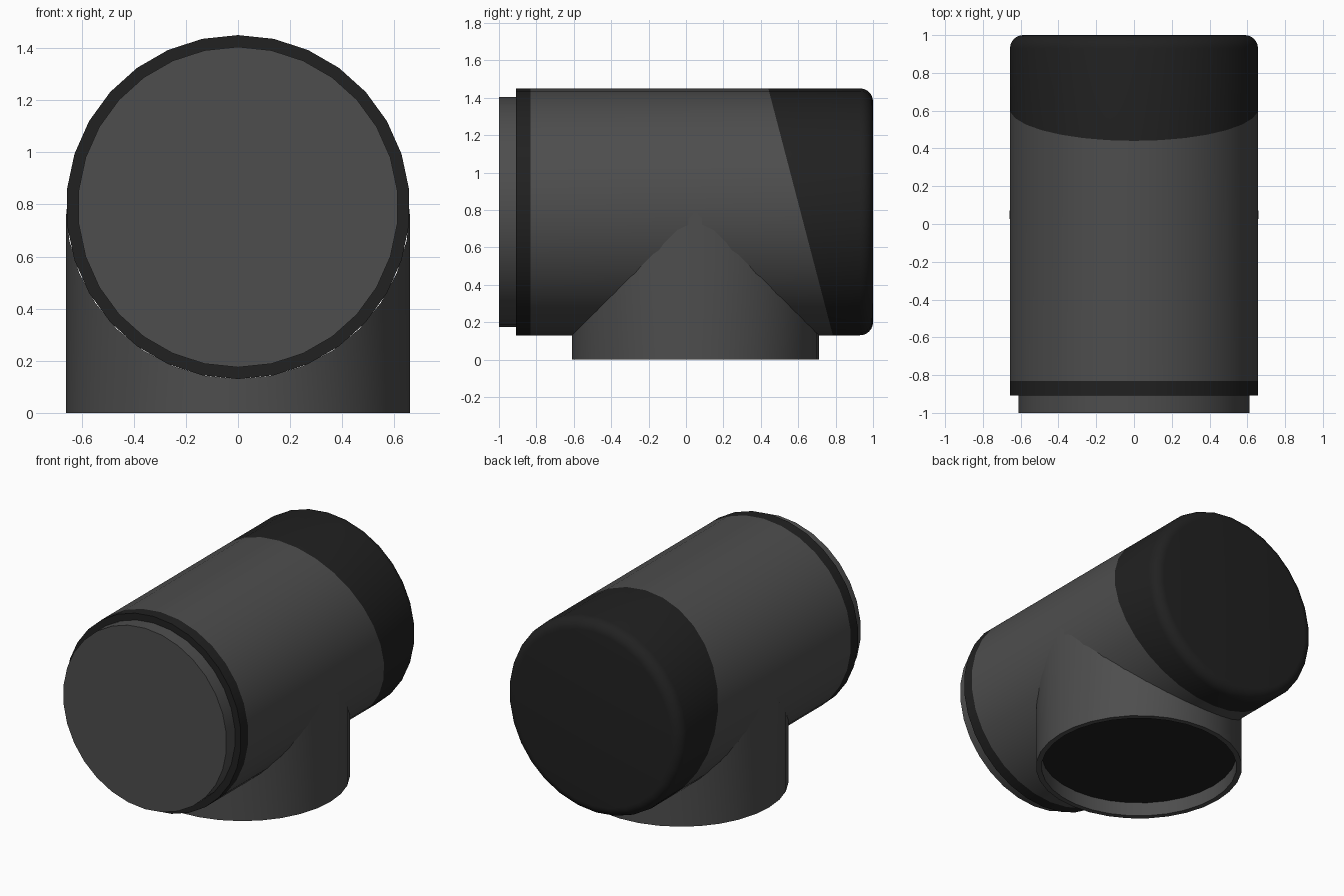
import bpy, bmesh, math

if "Cube" in bpy.data.objects:
    bpy.data.objects.remove(bpy.data.objects["Cube"])

CZ = 0.79      # height of the horizontal axis
R = 0.66       # common outer radius
NY = 0.05      # y position of the neck

def material(name, v):
    m = bpy.data.materials.new(name)
    m.diffuse_color = (v, v, v, 1)
    m.use_nodes = True
    m.node_tree.nodes["Principled BSDF"].inputs["Base Color"].default_value = m.diffuse_color
    return m

grey = material("grey_plastic", 0.075)
black = material("black_plastic", 0.015)

def lathe(name, profile, place, mat, segs, start_cap=False, end_cap=False):
    """Revolve (radius, height) pairs; place maps (u, v, height) to a point.
    A height may be a function of (u, v) for slanted or mitred ends."""
    bm = bmesh.new()
    rings = []
    for r, h in profile:
        ring = []
        for i in range(segs):
            a = 2 * math.pi * i / segs
            u, v = r * math.sin(a), r * math.cos(a)
            ring.append(bm.verts.new(place(u, v, h(u, v) if callable(h) else h)))
        rings.append(ring)
    for a, b in zip(rings, rings[1:]):
        for i in range(segs):
            j = (i + 1) % segs
            bm.faces.new((a[i], a[j], b[j], b[i]))
    if start_cap:
        bm.faces.new(rings[0])
    if end_cap:
        bm.faces.new(rings[-1])
    bmesh.ops.recalc_face_normals(bm, faces=bm.faces)
    me = bpy.data.meshes.new(name)
    bm.to_mesh(me)
    bm.free()
    me.materials.append(mat)
    ob = bpy.data.objects.new(name, me)
    bpy.context.collection.objects.link(ob)
    bpy.ops.object.select_all(action='DESELECT')
    ob.select_set(True)
    bpy.context.view_layer.objects.active = ob
    bpy.ops.object.shade_smooth_by_angle(angle=math.radians(30))
    return ob

def along_y(u, v, h):
    return (u, h, CZ + v)

def along_z(u, v, h):
    return (u, NY + v, h)

def slant(u, v):
    return 0.6125 - 0.2614 * v

def mitre(u, v):
    return CZ - abs(v)

SEGS = 30

# front lip with its closed face
lathe("front_lip", [(0.615, -1.0), (0.615, -0.90)], along_y, grey, SEGS, start_cap=True)

# dark gasket ring behind the lip
lathe("gasket_ring", [(0.60, -0.908), (R, -0.908), (R, -0.832)], along_y, black, SEGS)

# main barrel, cut at a slant toward the back
lathe("barrel", [(R, -0.832), (R, slant)], along_y, grey, SEGS)

# dark end cap with rounded back edge
f = 0.07
rounded = [(R - f + f * math.cos(k * math.pi / 12), 1 - f + f * math.sin(k * math.pi / 12))
           for k in range(7)]
lathe("end_cap", [(R, slant)] + rounded, along_y, black, SEGS, end_cap=True)

# vertical neck, mitred into the barrel, with a thin rim at the open bottom
lathe("neck", [(R, mitre), (R, 0.0), (0.625, 0.0), (0.625, 0.095)], along_z, grey, 32)

# dark disc recessed in the neck
lathe("neck_plug", [(0.625, 0.095), (0.625, 0.11)], along_z, black, 32,
      start_cap=True, end_cap=True)
